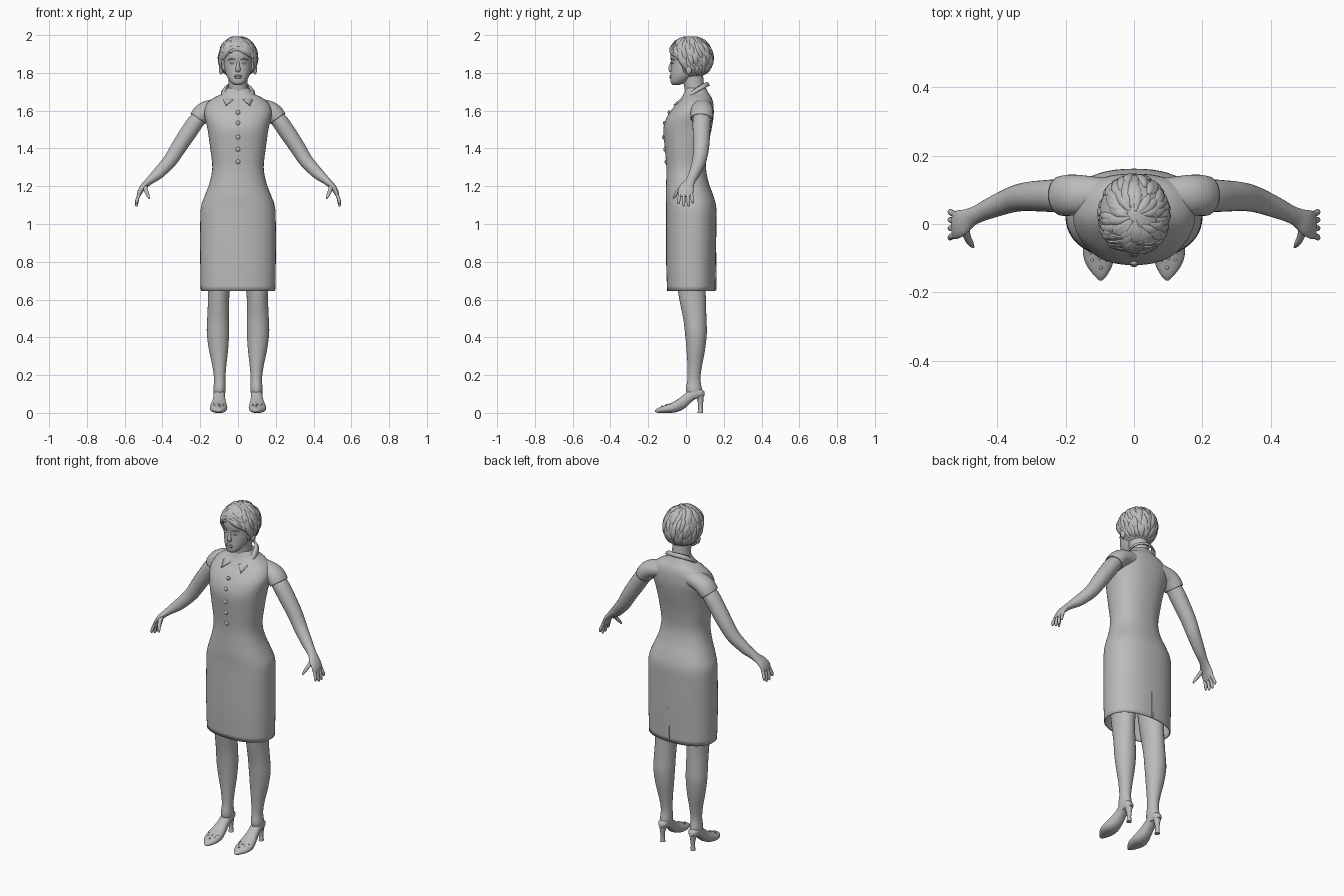
import bpy, bmesh, math, random
from mathutils import Vector, Matrix

if "Cube" in bpy.data.objects:
    bpy.data.objects.remove(bpy.data.objects["Cube"])

random.seed(4)
X, Y, Z = Vector((1, 0, 0)), Vector((0, 1, 0)), Vector((0, 0, 1))
grey = bpy.data.materials.new("plain_grey")
grey.diffuse_color = (0.5, 0.5, 0.5, 1)
grey.use_nodes = True
grey.node_tree.nodes["Principled BSDF"].inputs["Base Color"].default_value = grey.diffuse_color


def resample(rows, steps):
    """Catmull-Rom through the rows."""
    out = []
    for i in range(len(rows) - 1):
        p = [rows[max(0, min(len(rows) - 1, i + k))] for k in (-1, 0, 1, 2)]
        for s in range(steps):
            t = s / steps
            out.append([0.5 * (2 * b + (c - a) * t + (2 * a - 5 * b + 4 * c - d) * t * t
                               + (3 * b - a - 3 * c + d) * t ** 3) for a, b, c, d in zip(*p)])
    return out + [list(rows[-1])]


def loft(bm, rows, tan=None, side=Y, n=24, steps=4, power=2.0, caps=(True, True)):
    """Rows are x, y, z, radius across, radius along side."""
    rows = resample(rows, steps)
    pts = [Vector(r[:3]) for r in rows]
    rings = []
    for i, r in enumerate(rows):
        t = tan or (pts[min(i + 1, len(pts) - 1)] - pts[max(i - 1, 0)]).normalized()
        v = (side - t * side.dot(t)).normalized()
        u = v.cross(t)
        ring = []
        for k in range(n):
            a = 2 * math.pi * k / n
            c, s = math.cos(a), math.sin(a)
            c = math.copysign(abs(c) ** (2 / power), c)
            s = math.copysign(abs(s) ** (2 / power), s)
            ring.append(bm.verts.new(pts[i] + u * c * max(r[3], .001) + v * s * max(r[4], .001)))
        rings.append(ring)
    for a, b in zip(rings, rings[1:]):
        for k in range(n):
            bm.faces.new((a[k], a[(k + 1) % n], b[(k + 1) % n], b[k]))
    if caps[0]:
        bm.faces.new(rings[0])
    if caps[1]:
        bm.faces.new(rings[-1])


def span(rows):
    """x, z, y front, y back, half width -> loft rows stacked in z."""
    return [(x, (f + b) / 2, z, w, (b - f) / 2) for x, z, f, b, w in rows]


def ball(bm, pos, size, seg=16):
    bmesh.ops.create_uvsphere(bm, u_segments=seg, v_segments=seg // 2, radius=1,
                              matrix=Matrix.Translation(pos) @ Matrix.Diagonal((*size, 1)))


def finish(name, bm, mirror=False, thick=0, angle=50):
    bmesh.ops.recalc_face_normals(bm, faces=bm.faces[:])
    me = bpy.data.meshes.new(name)
    bm.to_mesh(me)
    bm.free()
    me.materials.append(grey)
    ob = bpy.data.objects.new(name, me)
    bpy.context.collection.objects.link(ob)
    bpy.ops.object.select_all(action='DESELECT')
    ob.select_set(True)
    bpy.context.view_layer.objects.active = ob
    bpy.ops.object.shade_smooth_by_angle(angle=math.radians(angle))
    if thick:
        m = ob.modifiers.new("thickness", 'SOLIDIFY')
        m.thickness, m.offset = thick, -1
    if mirror:
        ob.modifiers.new("mirror", 'MIRROR')
    return ob


# dress body, open at the hem
bm = bmesh.new()
loft(bm, span([
    (0, .645, -.10, .155, .197), (0, .8, -.105, .158, .2), (0, 1.0, -.105, .161, .2),
    (0, 1.09, -.105, .16, .196), (0, 1.15, -.107, .145, .176), (0, 1.22, -.105, .12, .15),
    (0, 1.3, -.104, .106, .136), (0, 1.4, -.112, .115, .147), (0, 1.5, -.12, .135, .161),
    (0, 1.56, -.104, .145, .175), (0, 1.6, -.08, .147, .178), (0, 1.64, -.047, .144, .162),
    (0, 1.67, -.023, .135, .125), (0, 1.69, -.012, .122, .085), (0, 1.72, 0, .105, .058)]),
    tan=Z, n=56, power=2.3, caps=(False, True))
finish("dress", bm, thick=.005)

# cap sleeves
bm = bmesh.new()
loft(bm, [(.09, .085, 1.62, .045, .05), (.155, .085, 1.607, .048, .058),
          (.19, .084, 1.585, .05, .06), (.212, .082, 1.557, .047, .058)],
     n=32, caps=(True, False))
finish("sleeve", bm, mirror=True, thick=.005)

# folded collar, wrapping from front to front round the back
bm = bmesh.new()
cols = []
for i in range(49):
    t = -1 + i / 24
    a = t * math.pi * .95
    s, c, p = math.sin(a), math.cos(a), abs(t) ** 5
    z = 1.752 - .09 * ((1 - c) / 2) ** 1.3
    inner = (.062 * s, .046 + .066 * c, z)
    outer = (.088 * s + math.copysign(.05, t) * p, .046 + (.08 + .035 * t * t) * c, z - .02 - .012 * p)
    crest = [(a + b) / 2 for a, b in zip(inner, outer)]
    crest[2] += .006
    cols.append([bm.verts.new(q) for q in (inner, crest, outer)])
for a, b in zip(cols, cols[1:]):
    for k in (0, 1):
        bm.faces.new((a[k], a[k + 1], b[k + 1], b[k]))
finish("collar", bm, thick=.007)

# front buttons
bm = bmesh.new()
for z, y in ((1.59, -.09), (1.535, -.114), (1.46, -.119), (1.395, -.113), (1.33, -.106)):
    ball(bm, (0, y, z), (.012, .007, .012))
finish("buttons", bm)

# back vent flap
bm = bmesh.new()
bmesh.ops.create_cube(bm, size=1, matrix=Matrix.Translation((.004, .157, .75))
                      @ Matrix.Diagonal((.008, .008, .2, 1)))
finish("vent", bm)

# arms and palms
bm = bmesh.new()
loft(bm, [(.17, .085, 1.60, .035, .04), (.22, .083, 1.545, .043, .047), (.262, .082, 1.485, .044, .046),
          (.315, .08, 1.405, .041, .042), (.36, .07, 1.335, .037, .037), (.42, .046, 1.27, .031, .03),
          (.455, .03, 1.24, .024, .026), (.478, .019, 1.22, .019, .028), (.505, .003, 1.193, .016, .039),
          (.521, -.003, 1.165, .013, .041), (.527, -.003, 1.146, .008, .036)])
finish("arm", bm, mirror=True)

# fingers and thumb
bm = bmesh.new()
for y0, y1, z1 in ((.028, .036, 1.108), (.008, .013, 1.092), (-.013, -.012, 1.092), (-.032, -.04, 1.105)):
    loft(bm, [(.52, y0, 1.165, .008, .009), (.532, (y0 + y1) / 2, 1.135, .009, .009),
              (.537, y1, z1 + .012, .008, .008), (.537, y1, z1, .004, .004)], n=10)
loft(bm, [(.495, -.01, 1.205, .012, .015), (.488, -.036, 1.18, .011, .011),
          (.478, -.056, 1.155, .009, .009), (.47, -.067, 1.135, .004, .004)], n=10, side=X)
finish("fingers", bm, mirror=True)

# legs
bm = bmesh.new()
loft(bm, span([(.098, .9, -.07, .115, .075), (.1, .7, -.05, .105, .062), (.103, .6, -.035, .105, .056),
               (.105, .5, -.015, .108, .058), (.106, .42, -.005, .11, .059), (.103, .33, .003, .1, .05),
               (.099, .25, .008, .085, .037), (.097, .18, .008, .076, .03), (.098, .12, 0, .085, .032),
               (.098, .08, .02, .08, .025)]), tan=Z, n=28)
finish("leg", bm, mirror=True)

# pointed shoes: y, centre x, half width, bottom, top
bm = bmesh.new()
loft(bm, [(x, y, (a + b) / 2, w, (b - a) / 2) for y, x, w, a, b in (
    (-.165, .097, .004, .006, .014), (-.15, .098, .019, .001, .025), (-.12, .101, .038, 0, .037),
    (-.085, .103, .046, 0, .05), (-.05, .102, .043, .004, .068), (-.01, .1, .034, .022, .098),
    (.02, .099, .031, .05, .122), (.05, .099, .03, .073, .13), (.08, .099, .026, .083, .127),
    (.098, .099, .011, .09, .112))], tan=Y, side=Z, n=24, power=2.3)
loft(bm, [(.099, .076, 0, .014, .015), (.099, .077, .03, .011, .012),
          (.099, .076, .065, .015, .016), (.099, .07, .1, .025, .025)], tan=Z, n=16)
finish("shoe", bm, mirror=True)

# toe studs
bm = bmesh.new()
for x, y, z in ((.097, -.128, .036), (.08, -.105, .04), (.1, -.1, .045), (.122, -.105, .04), (.075, -.085, .045),
                (.13, -.085, .045)):
    ball(bm, (x, y, z), (.005, .005, .004), 8)
finish("shoe_studs", bm, mirror=True)

# neck
bm = bmesh.new()
loft(bm, [(0, .055, 1.65, .062, .062), (0, .048, 1.70, .052, .054), (0, .04, 1.75, .05, .054),
          (0, .03, 1.81, .052, .058)], tan=Z)
finish("neck", bm)

# head
bm = bmesh.new()
loft(bm, span([(0, 1.736, -.07, -.035, .018), (0, 1.75, -.081, 0, .038), (0, 1.78, -.082, .04, .058),
               (0, 1.82, -.08, .085, .071), (0, 1.86, -.079, .11, .076), (0, 1.9, -.083, .12, .079),
               (0, 1.95, -.068, .11, .07), (0, 1.982, -.02, .07, .04)]), tan=Z, n=36, power=2.1)
finish("head", bm)

# nose, lips, eyes, brows and ears
bm = bmesh.new()
loft(bm, [(0, -.073, 1.862, .007, .007), (0, -.079, 1.84, .008, .009), (0, -.083, 1.82, .013, .011),
          (0, -.077, 1.808, .012, .008)], n=16)
ball(bm, (0, -.081, 1.784), (.022, .007, .005))
ball(bm, (0, -.081, 1.775), (.019, .008, .006))
for s in (-1, 1):
    ball(bm, (.03 * s, -.071, 1.852), (.014, .006, .006))
    loft(bm, [(.014 * s, -.079, 1.869, .002, .003), (.032 * s, -.075, 1.875, .003, .004),
              (.052 * s, -.06, 1.868, .002, .003)], n=8)
    ball(bm, (.09 * s, .015, 1.818), (.011, .016, .026))
finish("face_features", bm)

# short hair shell, opened over the face and under the nape
C, R = Vector((0, .025, 1.88)), Vector((.102, .118, .113))
bm = bmesh.new()
ball(bm, C, R, 72)


def bare(p):
    return (p.y < -.015 and p.z < 1.92 - 5 * p.x ** 2) or p.z < 1.775


bmesh.ops.delete(bm, geom=[f for f in bm.faces if bare(f.calc_center_median())], context='FACES')
finish("hair", bm, thick=.025)

# layered locks sweeping down from the crown
bm = bmesh.new()
for i in range(130):
    az = (i * 2.39996) % (2 * math.pi) - math.pi
    limit = 1.15 + 1.35 * min(1, max(0, (abs(az) - .5) / .9))
    start = random.uniform(.1, max(.2, limit - .5))
    end = min(limit, start + random.uniform(.6, 1.0))
    twist = random.uniform(.1, .35) * (1 if az > 0 else -1)
    rows = []
    for k, w in enumerate((.3, 1, .9, .15)):
        ph, a = start + (end - start) * k / 3, az + twist * (k / 3 - .5)
        d = Vector((math.sin(ph) * math.sin(a), -math.sin(ph) * math.cos(a), math.cos(ph)))
        rows.append((*(C + d * R), .013 * w, .006 * w))
    loft(bm, rows, side=(Vector(rows[1][:3]) - C).normalized(), n=8, steps=3)

# side-swept fringe from the parting
for s, reach in ((1, .088), (-1, .082)):
    for j in range(4):
        rows = []
        for k, w in enumerate((.4, 1, 1, .2)):
            t = k / 3
            x = -.025 + (s * reach + .025) * t
            z = 1.968 - .012 * j - .062 * t * t
            y = C.y - R.y * math.sqrt(max(.03, 1 - (x / R.x) ** 2 - ((z - C.z) / R.z) ** 2))
            rows.append((x, y, z, .013 * w, .006 * w))
        loft(bm, rows, side=Y, n=8)
finish("hair_locks", bm)
